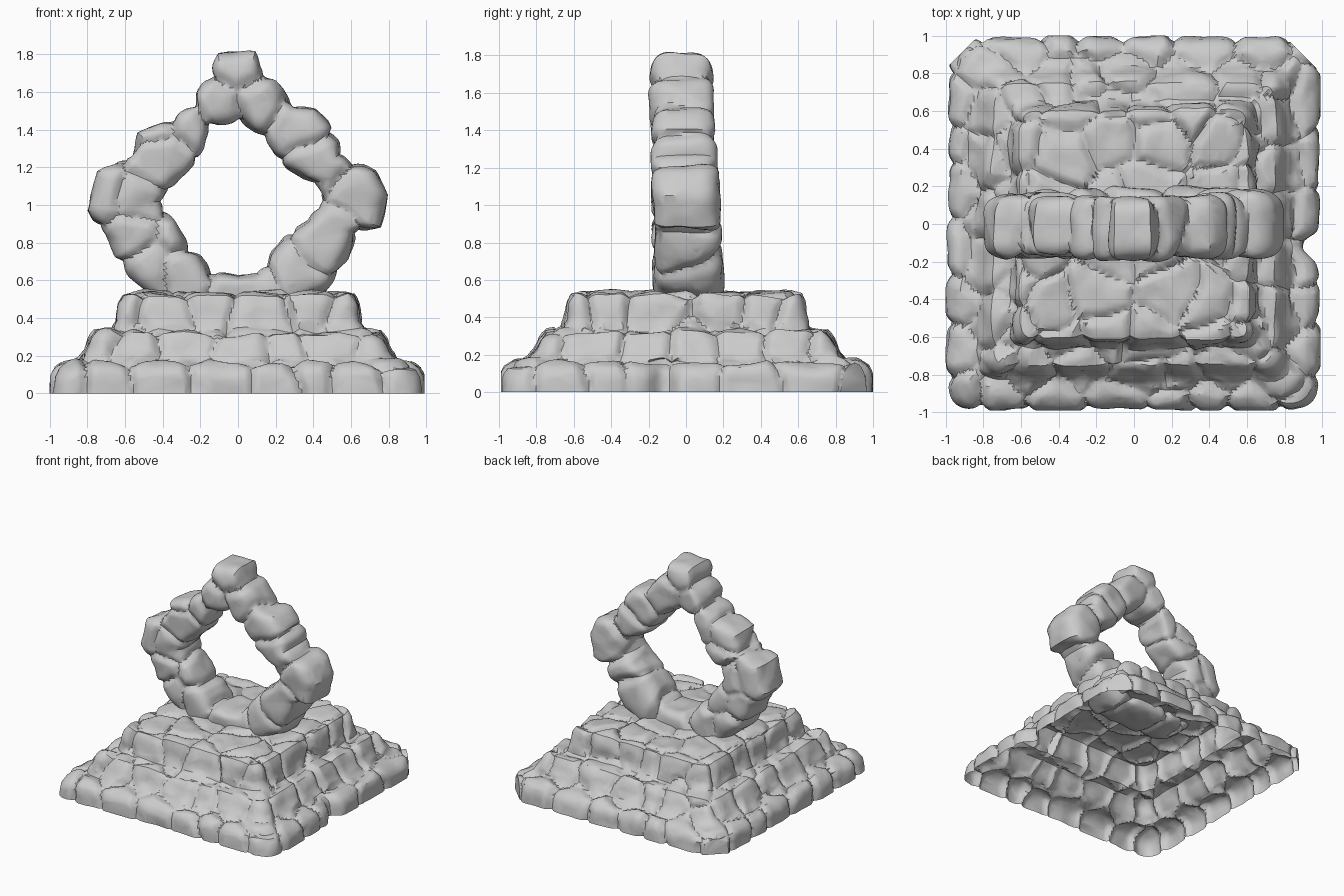
import bpy, bmesh, math, random
from mathutils import Vector, noise, kdtree

random.seed(7)
noise.seed_set(7)
if "Cube" in bpy.data.objects:
    bpy.data.objects.remove(bpy.data.objects["Cube"], do_unlink=True)

stone = bpy.data.materials.new("grey stone")
stone.use_nodes = True
GREY = (0.6, 0.6, 0.6, 1)
stone.diffuse_color = GREY
stone.node_tree.nodes["Principled BSDF"].inputs["Base Color"].default_value = GREY


def rounded_square(per_side, power):
    """Unit square outline with rounded corners, anticlockwise."""
    points = []
    for side in range(4):
        for i in range(per_side):
            u, v = 1, 2 * i / per_side - 1
            for _ in range(side):
                u, v = -v, u
            k = (abs(u) ** power + abs(v) ** power) ** (-1 / power)
            points.append((u * k, v * k))
    return points


def resample(points, step):
    """Even steps along a polyline of tuples."""
    out = []
    for a, b in zip(points, points[1:]):
        a, b = Vector(a), Vector(b)
        n = max(1, math.ceil((b - a).length / step))
        out += [a.lerp(b, i / n) for i in range(n)]
    return out + [Vector(points[-1])]


def loft(rings, closed):
    """Skin a list of rings; either close the loop or cap the last ring."""
    bm = bmesh.new()
    loops = [[bm.verts.new(p) for p in ring] for ring in rings]
    pairs = list(zip(loops, loops[1:]))
    if closed:
        pairs.append((loops[-1], loops[0]))
    else:
        bm.faces.new(loops[-1])
    for a, b in pairs:
        for i in range(len(a)):
            j = (i + 1) % len(a)
            bm.faces.new((a[i], a[j], b[j], b[i]))
    if closed:
        bmesh.ops.recalc_face_normals(bm, faces=bm.faces)
    bm.normal_update()
    return bm


def carve_stones(bm, seeds, groove, lift):
    """Split the surface into bulging stones with cracks between them."""
    tree = kdtree.KDTree(len(seeds))
    for i, s in enumerate(seeds):
        tree.insert(s, i)
    tree.balance()
    tilt = [noise.random_unit_vector() * 0.08 for _ in seeds]
    height = [random.uniform(-lift, lift) for _ in seeds]
    moves = []
    for v in bm.verts:
        p = v.co + noise.noise_vector(v.co * 4) * 0.05
        (s1, i1, _), (s2, i2, _) = tree.find_n(p, 2)
        edge = ((s1 + s2) / 2 - p).dot((s2 - s1).normalized())
        t = min(1, max(0, edge / 0.06))
        bulge = groove * (t * (2 - t) - 0.85)
        bulge += height[i1] * t + tilt[i1].dot(p - s1) * t
        bulge += noise.noise(v.co * 9) * 0.012
        moves.append(v.normal * bulge)
    for v, m in zip(bm.verts, moves):
        v.co += m


def finish(bm, name, ratio):
    """Turn into an object with chiselled facets."""
    mesh = bpy.data.meshes.new(name)
    bm.to_mesh(mesh)
    bm.free()
    mesh.materials.append(stone)
    obj = bpy.data.objects.new(name, mesh)
    bpy.context.collection.objects.link(obj)
    bpy.ops.object.select_all(action="DESELECT")
    obj.select_set(True)
    bpy.context.view_layer.objects.active = obj
    facets = obj.modifiers.new("facets", "DECIMATE")
    facets.ratio = ratio
    bpy.ops.object.modifier_apply(modifier=facets.name)
    bpy.ops.object.shade_smooth_by_angle(angle=math.radians(35))


# Stepped base: three tiers, hollow and open underneath
profile = [(.985, 0), (.98, .09), (.96, .13), (.915, .16), (.84, .18),
           (.805, .22), (.78, .28), (.75, .32), (.665, .34), (.64, .38),
           (.625, .47), (.605, .515), (.56, .53), (.02, .535)]
outline = rounded_square(110, 16)
rings = [[(u * h, v * h, z) for u, v in outline]
         for h, z in resample(profile, 0.018)]
base = loft(rings, False)

# One row of stones on each tier, then paving on the top
base_seeds = []
for half, z, count in ((.95, .08, 7), (.78, .26, 6), (.61, .45, 5)):
    for side in range(4):
        for i in range(count):
            u = half
            v = half * (2 * (i + random.uniform(-.35, .35)) / count - 1)
            for _ in range(side):
                u, v = -v, u
            base_seeds.append(Vector((u, v, z + random.uniform(-.05, .05))))
for x in (-.42, -.12, .14, .4):
    for y in (-.4, -.1, .15, .4):
        base_seeds.append(Vector((x + random.uniform(-.1, .1),
                                  y + random.uniform(-.06, .06), .54)))
carve_stones(base, base_seeds, 0.03, 0.012)

# A gap between two stones on the left edge, chipped back corners, flush sides
trims = [(Vector((x, y, 0)).normalized(), limit) for x, y, limit in
         ((1, 1, 1.27), (-1, 1, 1.29), (1, 0, .99), (-1, 0, 1),
          (0, 1, 1), (0, -1, .99))]
for i, v in enumerate(base.verts):
    if v.co.x > .85:
        v.co.x -= .08 * math.exp(-((v.co.y + .12) / .07) ** 2)
    for normal, limit in trims:
        v.co -= normal * max(0, v.co.dot(normal) - limit)
    v.co.z = 0 if i < len(outline) else max(0, v.co.z)
finish(base, "stepped_base", 0.35)

# Diamond arch: outer x, outer z, inner x, inner z around the ring
stations = [(0, .46, 0, .62), (.28, .46, .1, .64), (.46, .55, .17, .72),
            (.58, .72, .27, .84), (.62, .85, .38, .91), (.75, .89, .43, .98),
            (.78, 1.05, .43, 1.05), (.72, 1.17, .41, 1.12),
            (.53, 1.26, .35, 1.14), (.5, 1.41, .23, 1.22),
            (.41, 1.51, .19, 1.28), (.3, 1.53, .13, 1.36),
            (.11, 1.73, .05, 1.42), (.08, 1.8, 0, 1.44),
            (-.1, 1.8, -.04, 1.44), (-.15, 1.67, -.14, 1.42),
            (-.24, 1.53, -.18, 1.35), (-.36, 1.45, -.2, 1.25),
            (-.53, 1.38, -.26, 1.17), (-.57, 1.26, -.34, 1.1),
            (-.75, 1.18, -.38, 1.06), (-.8, .97, -.41, 1.02),
            (-.69, .8, -.36, .93), (-.65, .72, -.3, .83),
            (-.53, .6, -.2, .7), (-.4, .46, -.12, .63)]
path = resample(stations + stations[:1], 0.025)[:-1]
section = rounded_square(16, 3.8)
rings = []
for ox, oz, ix, iz in path:
    mid = Vector((ox + ix, 0, oz + iz)) / 2
    reach = Vector((ox - ix, 0, oz - iz)) / 2
    depth = 0.183 - 0.014 * mid.z
    mid.y = 0.015 - 0.02 * mid.z
    rings.append([mid + reach * u + Vector((0, depth * v, 0))
                  for u, v in section])
arch = loft(rings, True)

# Arch stones, each reaching through from front to back
stones = [(0, .55), (.33, .66), (.47, .82), (.62, 1.04), (.42, 1.24),
          (.33, 1.4), (.12, 1.54), (-.01, 1.75), (-.12, 1.53),
          (-.25, 1.42), (-.43, 1.38), (-.4, 1.22), (-.7, 1.06),
          (-.5, 1.02), (-.56, .82), (-.37, .82), (-.47, .66),
          (-.28, .66)]
arch_seeds = [Vector((x, random.uniform(-.04, .04), z)) for x, z in stones]
carve_stones(arch, arch_seeds, 0.028, 0.006)
finish(arch, "diamond_arch", 0.45)
